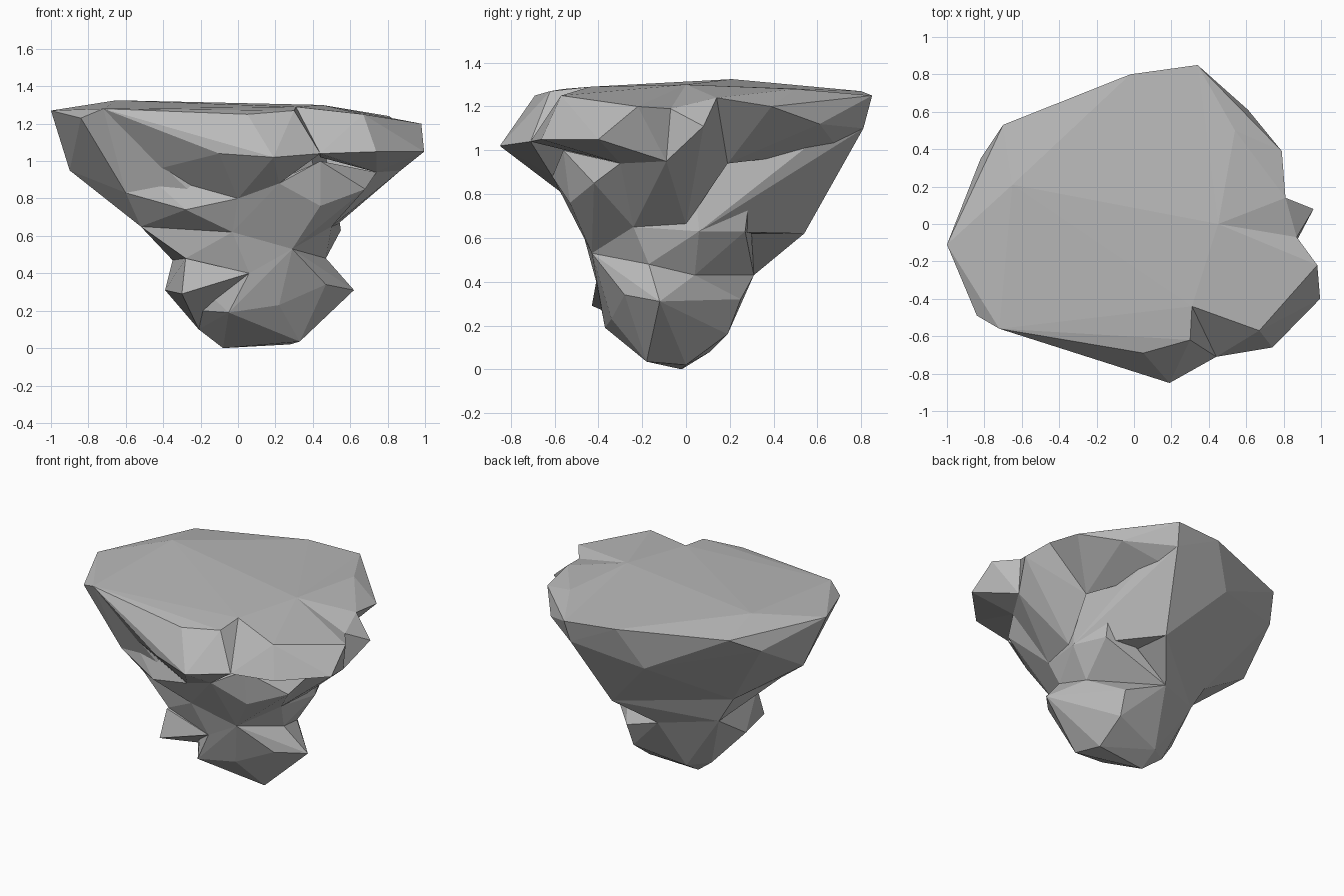
import bpy
import bmesh

default_cube = bpy.data.objects.get("Cube")
if default_cube:
    bpy.data.objects.remove(default_cube, do_unlink=True)

# One flat stone colour
stone = bpy.data.materials.new("grey_stone")
stone.use_nodes = True
stone_colour = (.49, .49, .49, 1)
stone.diffuse_color = stone_colour
stone_shader = stone.node_tree.nodes["Principled BSDF"]
stone_shader.inputs["Base Color"].default_value = stone_colour
stone_shader.inputs["Roughness"].default_value = .9


def rock_chunk(name, corners):
    """Make a faceted rock as the hull around a few corner points."""
    mesh = bpy.data.meshes.new(name)
    bm = bmesh.new()
    for corner in corners:
        bm.verts.new(corner)
    hull = bmesh.ops.convex_hull(bm, input=bm.verts)
    unused = [g for g in hull["geom_interior"] if isinstance(g, bmesh.types.BMVert)]
    bmesh.ops.delete(bm, geom=unused, context="VERTS")
    bmesh.ops.recalc_face_normals(bm, faces=bm.faces)
    bm.to_mesh(mesh)
    bm.free()
    mesh.materials.append(stone)
    chunk = bpy.data.objects.new(name, mesh)
    bpy.context.collection.objects.link(chunk)
    return chunk


# Corners shared by neighbouring chunks: rim
rim_left_front = (-.72, -.56, 1.28)
rim_notch = (.31, -.44, 1.29)
rim_point = (.3, -.62, 1.27)
rim_side = (.81, .14, 1.24)
rim_gap = (.87, -.07, 1.19)
rim_back = (.34, .85, 1.25)
rim_back_low = (.32, .81, 1.1)
plateau_centre = (.45, 0, 1.3)
lip_corner = (.44, -.71, 1.04)

# Shared corners: wall and ledges
side_low = (.87, -.09, .95)
shoulder = (.74, -.3, .94)
ledge_left = (-.5, -.44, .94)
ledge_middle = (-.28, -.53, .74)
ledge_front = (0, -.56, .8)
ledge_right = (.22, -.61, .88)
wall_left = (-.6, -.42, .83)
wall_back = (.27, .7, 1)
hollow_top = (.55, .19, .94)
hollow_low = (.45, .29, .79)

# Shared corners: waist and neck
waist_left = (-.52, -.3, .65)
waist_front = (-.03, -.47, .62)
waist_back = (.19, .54, .62)
waist_back_left = (-.46, .14, .65)
waist_side = (.5, -.24, .65)
waist_side_back = (.55, .06, .63)
waist_inner = (.22, .28, .62)
neck_right = (.29, -.43, .53)
neck_side = (.47, -.17, .48)
neck_side_back = (.425, .04, .43)
neck_back = (0, .31, .43)
neck_left = (-.35, .14, .47)
neck_nose = (.06, -.41, .4)
foot_left = (-.21, .02, .1)
foot_left_front = (-.2, -.15, .2)

# Wide plateau with the tapering wall below it
rock_chunk("plateau_body", [
    (-1, -.11, 1.27), (-.82, .35, 1.16), (-.7, .53, 1.27), (-.02, .8, 1.27),
    (-.65, .21, 1.325), (-.84, -.49, 1.23), (-.9, 0, .95), (-.17, .7, 1),
    rim_left_front, rim_notch, rim_back, rim_back_low, plateau_centre,
    wall_left, wall_back, hollow_low, waist_left, waist_front, waist_back,
    waist_back_left, waist_side, waist_side_back])

# Overhanging rim at the back corner, above the hollow in the wall
rock_chunk("back_corner_lip", [
    rim_back, rim_back_low, plateau_centre, rim_side, (.54, .5, 1.28),
    (.61, .61, 1.12), (.79, .39, 1.2), wall_back, hollow_top, (.5, .36, 1)])

# Overhanging lip along the front
rock_chunk("front_lip", [
    rim_left_front, rim_notch, rim_point, lip_corner, (.05, -.69, 1.25),
    (.19, -.85, 1.02), (-.1, -.755, 1.04), ledge_left, ledge_front,
    ledge_right])

# Overhanging lip at the front corner
rock_chunk("corner_lip", [
    rim_notch, plateau_centre, lip_corner, rim_gap, shoulder, side_low,
    (.67, -.57, 1.25), (.74, -.66, 1.05), (.995, -.4, 1.05),
    (.98, -.22, 1.2), (.44, -.5, 1.02)])

# Small pointed outcrop on the side of the rim
rock_chunk("side_outcrop", [
    plateau_centre, rim_side, rim_gap, (.96, .08, 1.11), side_low,
    hollow_top, shoulder, waist_side, (.53, 0, .66)])

# Ledges catching the light under the front lip
rock_chunk("front_ledge", [
    ledge_left, ledge_middle, ledge_front, wall_left, waist_left,
    waist_front, (0, -.2, .9)])
rock_chunk("corner_ledge", [
    ledge_front, ledge_right, (.3, -.53, .88), (.44, -.53, .76),
    (.44, -.56, 1), (.68, -.42, .85), (.49, -.34, .69), shoulder,
    waist_front, waist_side, neck_right, (.3, -.2, .7)])

# Narrow waist between plateau and foot, with a fin-like buttress behind
rock_chunk("waist", [
    waist_left, waist_front, waist_back_left, waist_side, waist_side_back,
    waist_inner, (.455, .27, .63), hollow_low, neck_right, neck_side,
    neck_side_back, neck_back, neck_left, neck_nose, (-.28, -.36, .48)])
rock_chunk("back_buttress", [
    waist_back, waist_back_left, waist_inner, neck_back, neck_left])

# Crag hanging off the front of the waist
rock_chunk("front_crag", [
    neck_nose, (-.28, -.38, .48), (-.3, -.43, .29), (-.39, -.1, .31),
    neck_left, foot_left, foot_left_front, (0, -.1, .4)])

# Rounded foot with its side spur
rock_chunk("foot", [
    neck_nose, neck_right, neck_side, neck_side_back, neck_back, neck_left,
    foot_left, foot_left_front, (.62, -.12, .31), (.47, -.28, .34),
    (.33, -.18, .035), (.28, 0, .02), (-.08, -.02, 0), (-.08, .11, .08),
    (.27, .19, .16), (.28, .25, .32), (.22, -.34, .23), (-.05, -.37, .19)])
